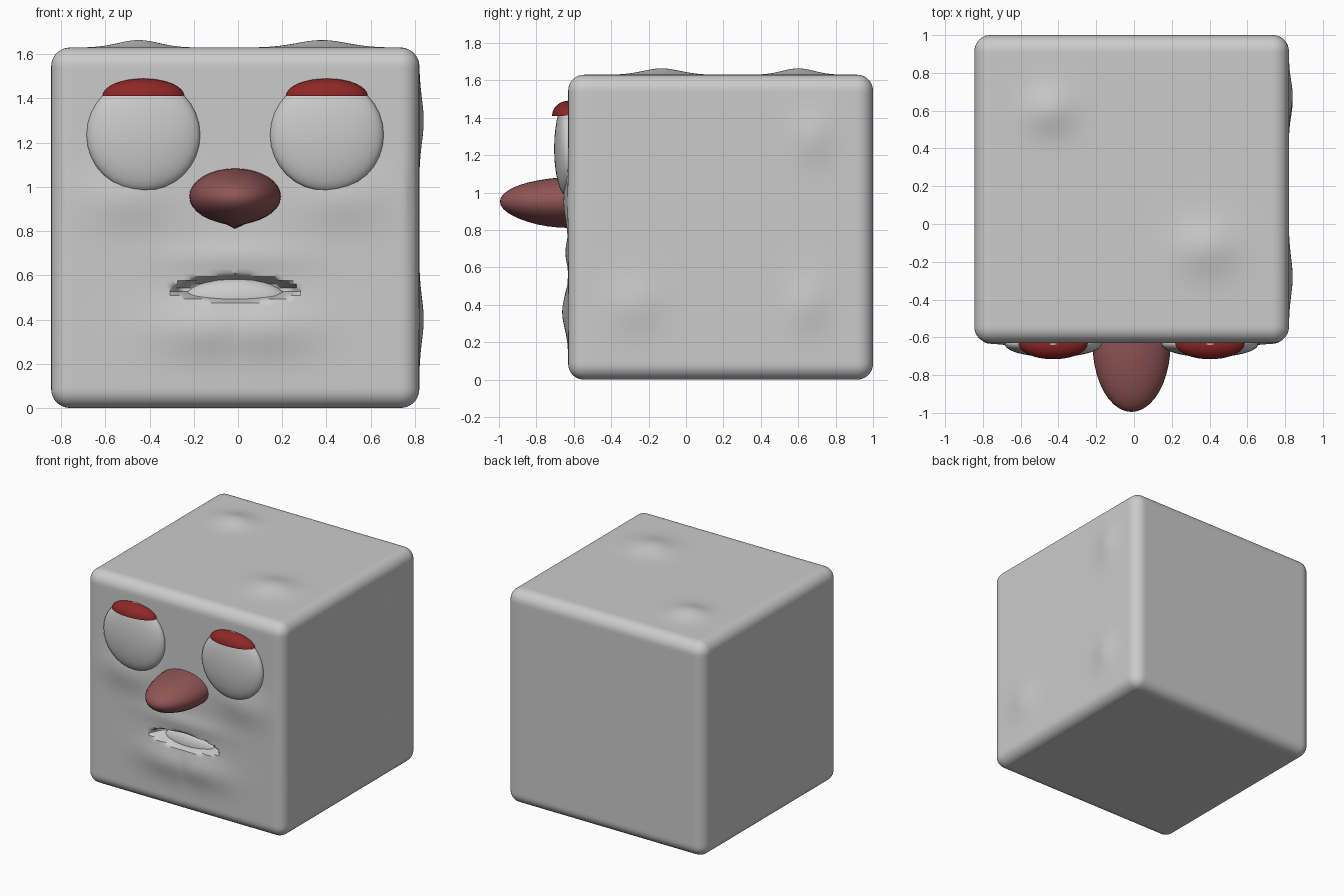
import bpy, bmesh, math
from mathutils import Vector

if "Cube" in bpy.data.objects:
    bpy.data.objects.remove(bpy.data.objects["Cube"])

CX = -0.013  # centre line of the face


def make(name, bm, colour=None):
    me = bpy.data.meshes.new(name)
    bm.to_mesh(me)
    bm.free()
    ob = bpy.data.objects.new(name, me)
    bpy.context.collection.objects.link(ob)
    if colour:
        mat = bpy.data.materials.new(name)
        mat.diffuse_color = (*colour, 1)
        mat.use_nodes = True
        mat.node_tree.nodes["Principled BSDF"].inputs["Base Color"].default_value = mat.diffuse_color
        me.materials.append(mat)
    bpy.ops.object.select_all(action='DESELECT')
    ob.select_set(True)
    bpy.context.view_layer.objects.active = ob
    bpy.ops.object.shade_smooth_by_angle(angle=math.radians(40))
    return ob


def ellipsoid(name, loc, radii, colour=None, half=False, shape=None):
    bm = bmesh.new()
    bmesh.ops.create_uvsphere(bm, u_segments=32, v_segments=20, radius=1)
    for v in bm.verts:  # poles face front and back
        v.co = Vector((v.co.x, -v.co.z, v.co.y))
    if half:  # keep the upper half with a flat underside
        cut = bmesh.ops.bisect_plane(bm, geom=bm.verts[:] + bm.edges[:] + bm.faces[:],
                                     plane_co=(0, 0, 0), plane_no=(0, 0, 1), clear_inner=True)
        edges = [e for e in cut['geom_cut'] if isinstance(e, bmesh.types.BMEdge)]
        bmesh.ops.holes_fill(bm, edges=edges)
    for v in bm.verts:
        if shape:
            shape(v.co)
        v.co = Vector(loc) + Vector([a * b for a, b in zip(v.co, radii)])
    bmesh.ops.recalc_face_normals(bm, faces=bm.faces)
    return make(name, bm, colour)


def bump(a, b, ca, cb, sa, sb):
    return math.exp(-((a - ca) / sa) ** 2 - ((b - cb) / sb) ** 2)


def smooth(t):
    t = min(1, max(0, t))
    return t * t * (3 - 2 * t)


# Head: rounded block with soft lumps and a pressed-in mouth
lo, hi, R = Vector((-0.845, -0.63, 0)), Vector((0.82, 1.0, 1.63)), 0.085
bm = bmesh.new()
bmesh.ops.create_cube(bm, size=2)
bmesh.ops.subdivide_edges(bm, edges=bm.edges[:], cuts=95, use_grid_fill=True)
for v in bm.verts:
    p = Vector([l + (c + 1) / 2 * (h - l) for c, l, h in zip(v.co, lo, hi)])
    inner = Vector([min(max(c, l + R), h - R) for c, l, h in zip(p, lo, hi)])
    n = (p - inner).normalized()
    p = inner + n * R
    x, y, z = p
    if n.z > 0.9:  # top lumps
        p.z += 0.034 * (bump(x, y, -0.45, 0.6, 0.13, 0.12) + bump(x, y, 0.38, -0.13, 0.16, 0.14))
    if n.x > 0.9:  # side lumps
        p.x += 0.02 * (bump(y, z, 0.68, 1.3, 0.11, 0.14) + bump(y, z, -0.28, 0.4, 0.14, 0.14)
                       + bump(y, z, 0.65, 0.4, 0.11, 0.14))
    if n.y < -0.9:
        fx = abs(x - CX)
        # cheeks and chin
        p.y -= 0.025 * bump(fx, z, 0.48, 0.95, 0.2, 0.13)
        p.y -= 0.032 * bump(fx, z, 0.12, 0.36, 0.25, 0.12)
        p.y -= 0.015 * bump(fx, z, 0, 0.68, 0.3, 0.07)
        # mouth
        k = max(0, 1 - (fx / 0.29) ** 2) ** 0.5
        d = min(z - (0.53 - 0.05 * k), 0.53 + 0.072 * k - z)
        p.y += 0.11 * smooth(d / 0.03)
    v.co = p
make("head", bm)

# Inner mouth plate
ellipsoid("teeth", (CX, -0.53, 0.492), (0.23, 0.07, 0.094), half=True)

# Eyes and eyelids
for side, x in (("left", -0.428), ("right", 0.402)):
    ellipsoid(side + "_eye", (x, -0.635, 1.235), (0.257, 0.07, 0.256))
    ellipsoid(side + "_eyelid", (x, -0.63, 1.41), (0.185, 0.086, 0.08),
              (0.27, 0.02, 0.02), half=True)


# Nose: long ellipsoid with a slight ridge below and lift at the root
def nose_shape(c):
    root = max(0, c.y + 1)
    if c.z < 0:
        c.z -= 0.16 * math.exp(-(c.x / 0.15) ** 2) * min(1, root) * -c.z
    c.z += 0.1 * max(0, root - 0.6)


ellipsoid("nose", (CX, -0.63, 0.952), (0.207, 0.365, 0.126), (0.28, 0.09, 0.09), shape=nose_shape)
